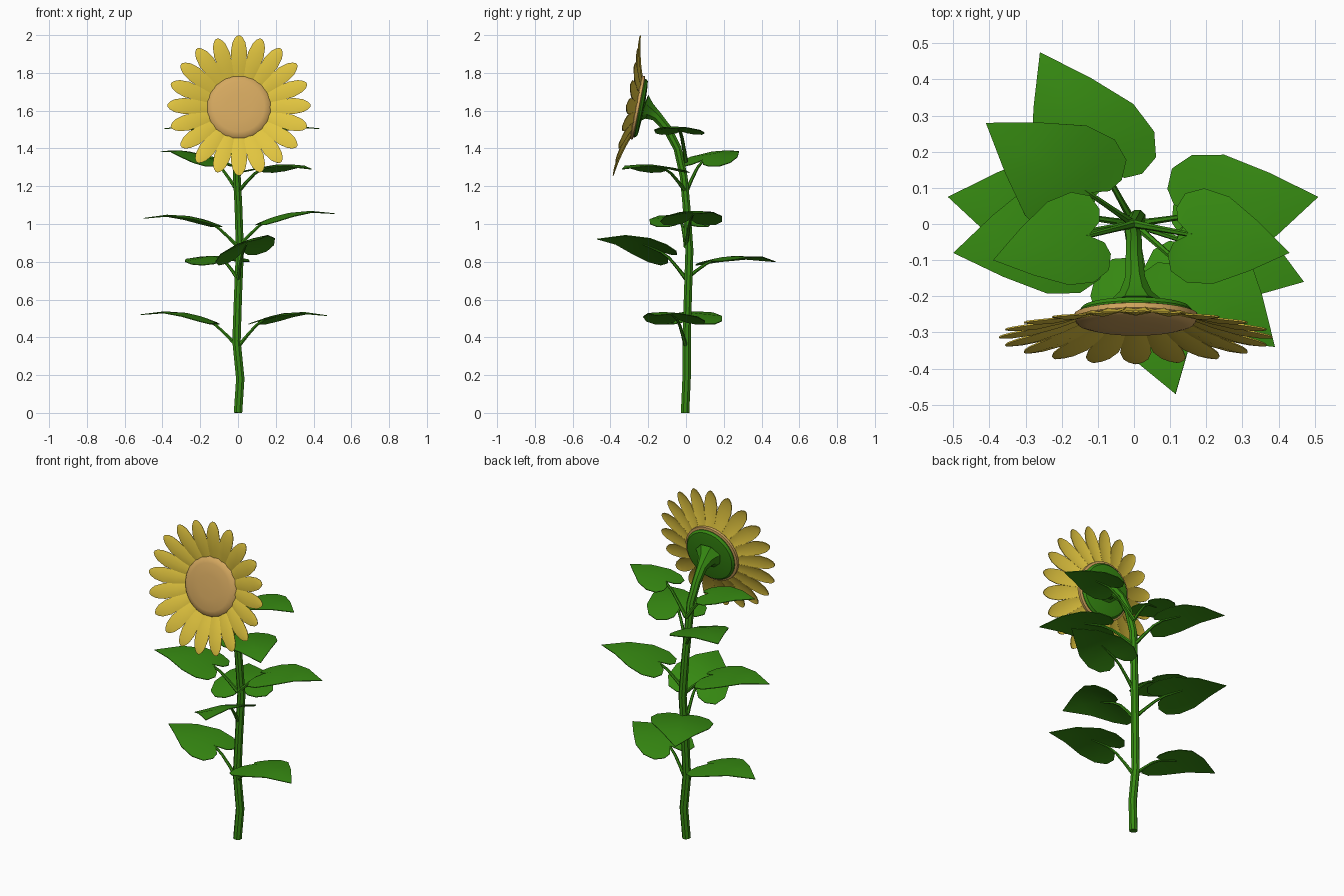
import bpy, bmesh, math
from mathutils import Vector, Matrix

if "Cube" in bpy.data.objects:
    bpy.data.objects.remove(bpy.data.objects["Cube"])


def material(name, rgb):
    m = bpy.data.materials.new(name)
    m.diffuse_color = (*rgb, 1)
    m.use_nodes = True
    m.node_tree.nodes["Principled BSDF"].inputs["Base Color"].default_value = m.diffuse_color
    return m


GREEN = material("leaf green", (0.038, 0.26, 0.006))
YELLOW = material("petal yellow", (0.76, 0.56, 0.05))
TAN = material("seed tan", (0.66, 0.39, 0.115))


def add_mesh(name, verts, faces, mat, thickness=0, angle=35):
    me = bpy.data.meshes.new(name)
    me.from_pydata([tuple(v) for v in verts], [], faces)
    bm = bmesh.new()
    bm.from_mesh(me)
    if thickness == 0:
        bmesh.ops.recalc_face_normals(bm, faces=bm.faces)
    bm.to_mesh(me)
    bm.free()
    me.materials.append(mat)
    ob = bpy.data.objects.new(name, me)
    bpy.context.collection.objects.link(ob)
    bpy.ops.object.select_all(action='DESELECT')
    ob.select_set(True)
    bpy.context.view_layer.objects.active = ob
    if thickness:
        s = ob.modifiers.new("thickness", 'SOLIDIFY')
        s.thickness = thickness
        s.offset = 0
        bpy.ops.object.modifier_apply(modifier=s.name)
    bpy.ops.object.shade_smooth_by_angle(angle=math.radians(angle))
    return ob


def tube(name, path, sides):
    """Sweep a polygon along (x, y, z, radius) points."""
    pts = [Vector(p[:3]) for p in path]
    verts, faces = [], []
    for i, p in enumerate(pts):
        d = (pts[min(i + 1, len(pts) - 1)] - pts[max(i - 1, 0)]).normalized()
        rot = Vector((0, 0, 1)).rotation_difference(d)
        for k in range(sides):
            a = 2 * math.pi * (k + 0.5) / sides
            verts.append(p + rot @ Vector((math.cos(a), math.sin(a), 0)) * path[i][3])
    for i in range(len(pts) - 1):
        for k in range(sides):
            k2 = (k + 1) % sides
            faces.append((i * sides + k, i * sides + k2,
                          (i + 1) * sides + k2, (i + 1) * sides + k))
    faces.append(tuple(range(sides))[::-1])
    faces.append(tuple(range((len(pts) - 1) * sides, len(pts) * sides)))
    return add_mesh(name, verts, faces, GREEN, angle=30)


# Stem with its bent, flaring neck
tube("stem", [(0, -.005, 0, .024), (.012, .003, .18, .024), (-.008, .003, .38, .024),
              (0, .01, .62, .023), (.01, .018, .86, .023), (.002, .002, 1.1, .022),
              (-.006, -.012, 1.25, .022), (0, -.045, 1.4, .023), (0, -.10, 1.505, .025),
              (.003, -.155, 1.57, .03), (.004, -.195, 1.597, .048),
              (.005, -.228, 1.61, .085)], 8)

# Heart-shaped leaves: half outline as (along, across) fractions of the length
EDGE = [(.03, .09), (0, .2), (.05, .33), (.2, .40), (.42, .37), (.7, .21)]
RIB = [.15, .24, .42, .7, 1]


def leaf(name, node_z, base_z, tip, roll=0, arch=.035, length=.41):
    tip = Vector(tip)
    flat = Vector((tip.x, tip.y, 0))
    out = flat.normalized()
    base = out * (flat.length - length)
    base.z = base_z
    u = tip - base
    size = u.length
    side = Matrix.Rotation(math.radians(roll), 3, u.normalized()) @ Vector((-out.y, out.x, 0))
    n = u.normalized().cross(side)

    def pt(t, s):
        return base + u * t + side * (s * size) + n * (
            arch * 4 * t * (1 - t) - .3 * s * s * size)

    verts = [pt(t, 0) for t in RIB]
    faces = []
    for sgn in (1, -1):
        o = len(verts)
        verts += [pt(t, s * sgn) for t, s in EDGE]
        half = [(0, o + 1, o), (0, o + 2, o + 1), (0, o + 3, o + 2),
                (0, 1, o + 3), (1, 2, o + 4, o + 3),
                (2, 3, o + 5, o + 4), (3, 4, o + 5)]
        faces += [f if sgn > 0 else f[::-1] for f in half]
    add_mesh(name, verts, faces, GREEN, .004)
    # leaf stalk, rising and arching out to the notch
    e = pt(.16, 0) - n * .004
    f = pt(.4, 0) - n * .005
    rise = e.z - node_z
    tube(name + "_stalk", [(0, 0, node_z, .012),
                           (e.x * .35, e.y * .35, node_z + rise * .42, .009),
                           (e.x * .68, e.y * .68, node_z + rise * .78, .008),
                           (*e, .007), (*f, .003)], 6)


leaf("leaf_low_right", .35, .475, (.47, -.16, .515))
leaf("leaf_low_left", .35, .475, (-.515, .075, .52))
leaf("leaf_lower_front", .71, .82, (.115, -.47, .92), 16, .04)
leaf("leaf_lower_back", .71, .80, (-.26, .475, .80), -4, .03, .43)
leaf("leaf_middle_right", .88, 1.0, (.51, .075, 1.055), 0, .035)
leaf("leaf_middle_left", .88, .99, (-.50, -.08, 1.03), 0, .035)
leaf("leaf_upper_right", 1.17, 1.28, (.39, -.34, 1.29), 0, .03, .41)
leaf("leaf_upper_left", 1.17, 1.31, (-.41, .28, 1.385), 0, .03, .40)
leaf("leaf_top_right", 1.33, 1.48, (.43, -.08, 1.505), 0, .02, .33)
leaf("leaf_top_left", 1.33, 1.48, (-.39, -.10, 1.505), 0, .02, .32)

# Flower head frame: local z points to the front and slightly up
HEAD = Matrix.Translation((.005, -.25, 1.615)) @ Matrix.Rotation(math.radians(79), 4, 'X')


def lathe(name, profile, mat, sides=32):
    verts, faces = [], []
    for r, z in profile:
        for k in range(sides):
            a = 2 * math.pi * k / sides
            verts.append(HEAD @ Vector((r * math.cos(a), r * math.sin(a), z)))
    for i in range(len(profile) - 1):
        for k in range(sides):
            k2 = (k + 1) % sides
            faces.append((i * sides + k, i * sides + k2,
                          (i + 1) * sides + k2, (i + 1) * sides + k))
    faces.append(tuple(range(sides))[::-1])
    faces.append(tuple(range((len(profile) - 1) * sides, len(profile) * sides)))
    return add_mesh(name, verts, faces, mat)


lathe("seed_disc", [(.15, -.005), (.171, 0), (.171, .014), (.160, .027),
                    (.135, .034), (.07, .038), (.01, .039)], TAN)
lathe("calyx", [(.06, .02), (.07, .02), (.085, .02), (.10, .0), (.155, .004), (.158, -.008),
                (.148, -.02), (.12, -.024), (.01, -.03)][3:], GREEN)

# Ring of petals leaning forward
PETAL = [(0, .024), (.3, .036), (.62, .043), (.84, .034), (.95, .02), (1, .006)]
LENGTH, LEAN, COUNT = .24, math.radians(14), 20
verts, faces = [], []
for i in range(COUNT):
    spin = HEAD @ Matrix.Rotation(2 * math.pi * i / COUNT, 4, 'Z')
    o = len(verts)
    for t, w in PETAL:
        r = .145 + LENGTH * t * math.cos(LEAN)
        z = .006 + LENGTH * t * math.sin(LEAN) + .008 * math.sin(math.pi * t)
        for s in (-1, 0, 1):
            verts.append(spin @ Vector((s * w, r, z + (.2 * w if s == 0 else 0))))
    for j in range(len(PETAL) - 1):
        for s in (0, 1):
            a = o + j * 3 + s
            faces.append((a, a + 1, a + 4, a + 3))
add_mesh("petals", verts, faces, YELLOW, .004)
